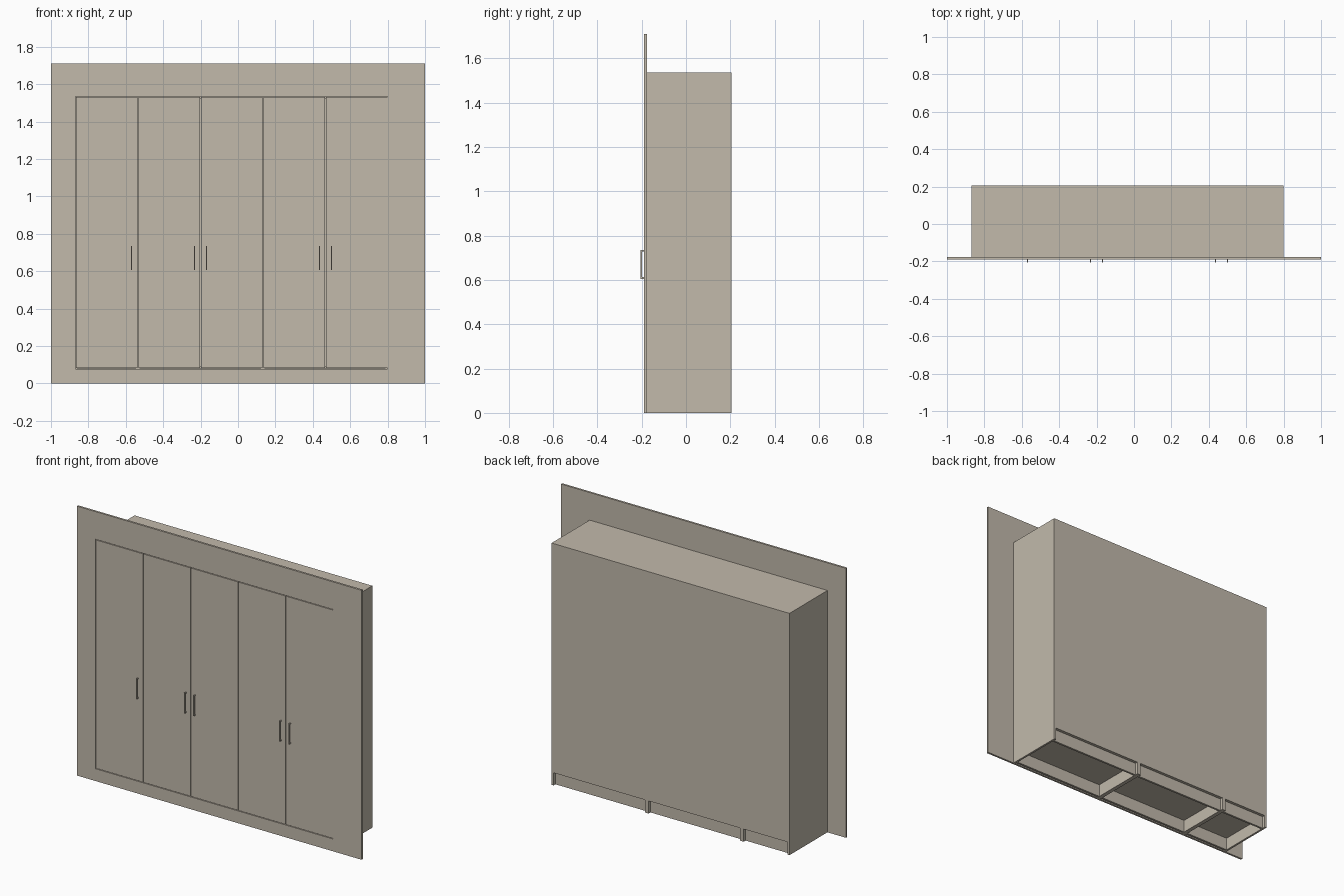
import bpy
import bmesh

if "Cube" in bpy.data.objects:
    bpy.data.objects.remove(bpy.data.objects["Cube"])

greige = bpy.data.materials.new("warm greige")
greige.diffuse_color = (0.54, 0.49, 0.41, 1.0)
greige.use_nodes = True
greige.node_tree.nodes["Principled BSDF"].inputs["Base Color"].default_value = greige.diffuse_color


def boxes(name, spans):
    """One object made of boxes, each given as (x0, x1, y0, y1, z0, z1)."""
    bm = bmesh.new()
    for x0, x1, y0, y1, z0, z1 in spans:
        verts = bmesh.ops.create_cube(bm, size=1.0)["verts"]
        for v in verts:
            v.co.x = x1 if v.co.x > 0 else x0
            v.co.y = y1 if v.co.y > 0 else y0
            v.co.z = z1 if v.co.z > 0 else z0
    mesh = bpy.data.meshes.new(name)
    bm.to_mesh(mesh)
    bm.free()
    mesh.materials.append(greige)
    obj = bpy.data.objects.new(name, mesh)
    bpy.context.collection.objects.link(obj)
    return obj


# Main dimensions
LEFT, RIGHT = -0.87, 0.80
BASE, TOP, FRAME_TOP = 0.08, 1.535, 1.71
BACK, BODY_FRONT, FACE = 0.205, -0.176, -0.189
BOARD, GAP = 0.013, 0.004
DOOR_W = (RIGHT - LEFT) / 5

# Carcasses: one single and two double units
edges = [LEFT + DOOR_W * i for i in (0, 1, 3, 5)]
for i, (a, b) in enumerate(zip(edges, edges[1:]), 1):
    inner = (a + BOARD, b - BOARD)
    boxes(f"carcass_{i}", [
        (a, a + BOARD, BODY_FRONT, BACK, 0, TOP),                     # left side
        (b - BOARD, b, BODY_FRONT, BACK, 0, TOP),                     # right side
        (*inner, BODY_FRONT, BACK, TOP - BOARD, TOP),                 # top
        (*inner, BODY_FRONT, BACK, BASE, BASE + BOARD),               # bottom
        (*inner, BACK - 0.005, BACK, BASE + BOARD, TOP - BOARD),      # back
    ])
    # Plinth rails under the unit
    boxes(f"plinth_rails_{i}", [
        (*inner, BACK - 0.032, BACK - 0.019, 0, BASE),
        (*inner, BODY_FRONT + 0.01, BODY_FRONT + 0.023, 0, BASE),
    ])

# Surround: side fillers, top filler and kick board
boxes("left_filler", [(-1, LEFT, FACE, BODY_FRONT, 0, FRAME_TOP)])
boxes("right_filler", [(RIGHT, 1, FACE, BODY_FRONT, 0, FRAME_TOP)])
boxes("top_filler", [(LEFT, RIGHT, FACE, BODY_FRONT, TOP, FRAME_TOP)])
boxes("kick_board", [(LEFT, RIGHT, FACE, BODY_FRONT, 0, BASE - 0.002)])

# Doors, with a gap on the left, top and bottom
for i in range(5):
    x = LEFT + DOOR_W * i
    boxes(f"door_{i + 1}", [(x + GAP, x + DOOR_W, FACE, BODY_FRONT,
                             BASE + 0.002, TOP - GAP)])

# Bow handles beside the meeting edges
Z0, Z1, T, OUT = 0.605, 0.735, 0.007, -0.205
for i, x in enumerate((-0.57, -0.233, -0.168, 0.435, 0.50), 1):
    x0, x1 = x - 0.003, x + 0.003
    boxes(f"handle_{i}", [
        (x0, x1, OUT, OUT + T, Z0, Z1),
        (x0, x1, OUT + T, FACE, Z0, Z0 + T),
        (x0, x1, OUT + T, FACE, Z1 - T, Z1),
    ])
